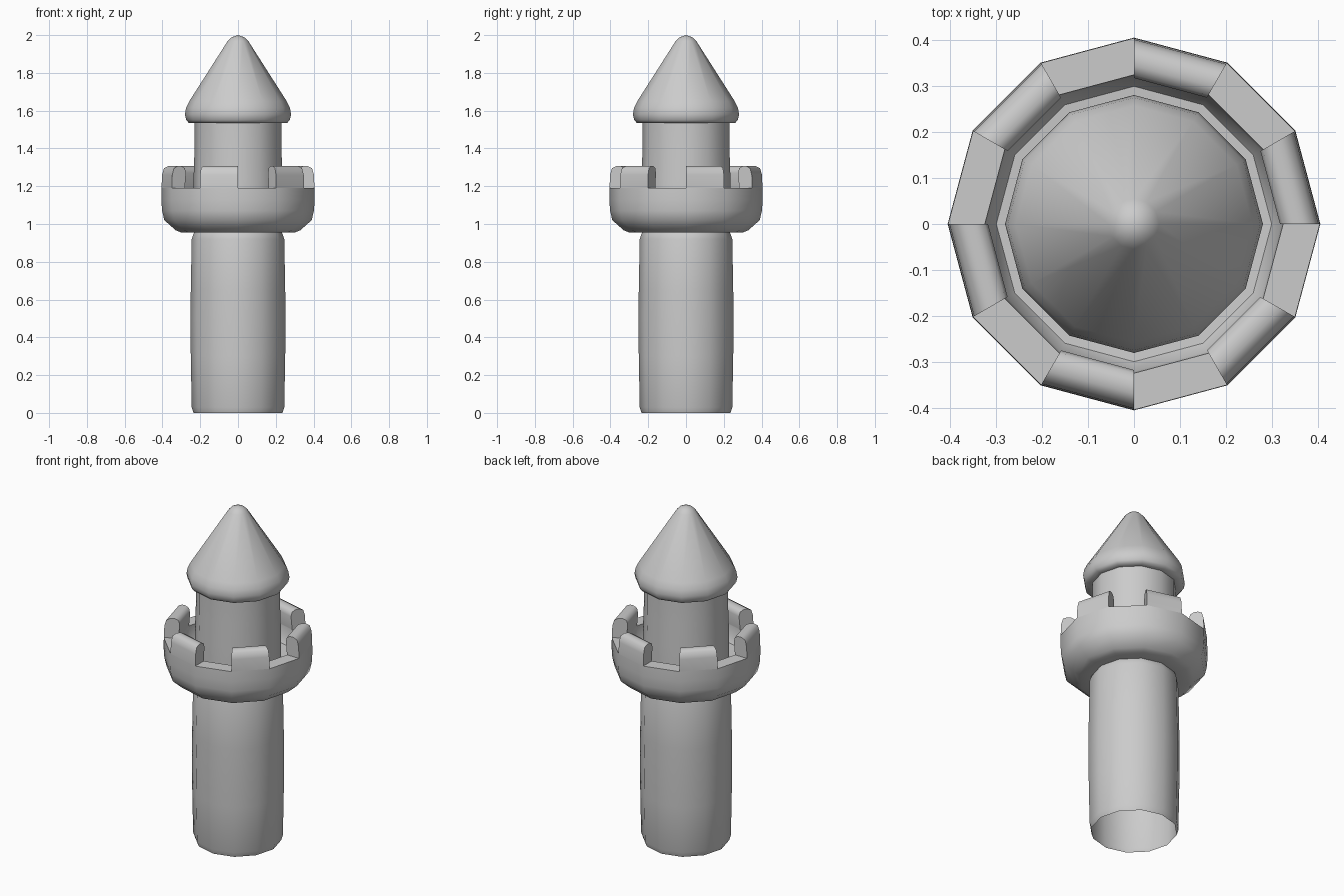
import bpy, bmesh, math

if "Cube" in bpy.data.objects:
    bpy.data.objects.remove(bpy.data.objects["Cube"])

SIDES = 12


def lathe(name, profile, segments=range(SIDES), capped=False):
    """Sweep an (r, z) profile over the chosen 30-degree segments."""
    bm = bmesh.new()
    for s in segments:
        rows = []
        for k in (s, s + 1):
            a = 2 * math.pi * k / SIDES
            rows.append([bm.verts.new((r * math.cos(a), r * math.sin(a), z)) for r, z in profile])
        for i in range(len(profile) - 1):
            bm.faces.new((rows[0][i], rows[1][i], rows[1][i + 1], rows[0][i + 1]))
        if capped:
            bm.faces.new(rows[0])
            bm.faces.new(rows[1][::-1])
    bmesh.ops.remove_doubles(bm, verts=bm.verts, dist=1e-4)
    bmesh.ops.dissolve_degenerate(bm, edges=bm.edges, dist=1e-5)
    mesh = bpy.data.meshes.new(name)
    bm.to_mesh(mesh)
    bm.free()
    ob = bpy.data.objects.new(name, mesh)
    bpy.context.collection.objects.link(ob)
    bpy.ops.object.select_all(action='DESELECT')
    ob.select_set(True)
    bpy.context.view_layer.objects.active = ob
    bpy.ops.object.shade_smooth_by_angle(angle=math.radians(50))
    return ob


# Shaft, open underneath
lathe("shaft", [(0.235, 0), (0.245, 0.03), (0.25, 0.3), (0.252, 0.5), (0.25, 0.65),
                (0.245, 0.92), (0.237, 0.945), (0.232, 0.955)])

# Flared gallery, outer shell and inner wall with floor
lathe("gallery_outside", [(0.232, 0.955), (0.30, 0.955), (0.33, 0.967), (0.39, 1.02),
                          (0.402, 1.07), (0.406, 1.13), (0.405, 1.19)])
lathe("gallery_inside", [(0.325, 1.19), (0.32, 1.13), (0.30, 1.095), (0.22, 1.09)])

# Notch sills between the battlements
lathe("notch_sills", [(0.405, 1.19), (0.325, 1.19)], range(1, SIDES, 2))

# Six battlements, one on every other side
lathe("battlements", [(0.405, 1.19), (0.402, 1.26), (0.392, 1.295), (0.37, 1.306),
                      (0.345, 1.306), (0.325, 1.295), (0.318, 1.27), (0.325, 1.19)],
      range(0, SIDES, 2), capped=True)

# Turret above the gallery
lathe("turret", [(0.235, 1.09), (0.235, 1.25), (0.23, 1.4), (0.23, 1.535)])

# Conical roof with rounded eaves and tip
lathe("roof", [(0.228, 1.535), (0.26, 1.535), (0.274, 1.55), (0.281, 1.58), (0.275, 1.615),
               (0.258, 1.65), (0.055, 1.968), (0.035, 1.988), (0, 2.0)])
